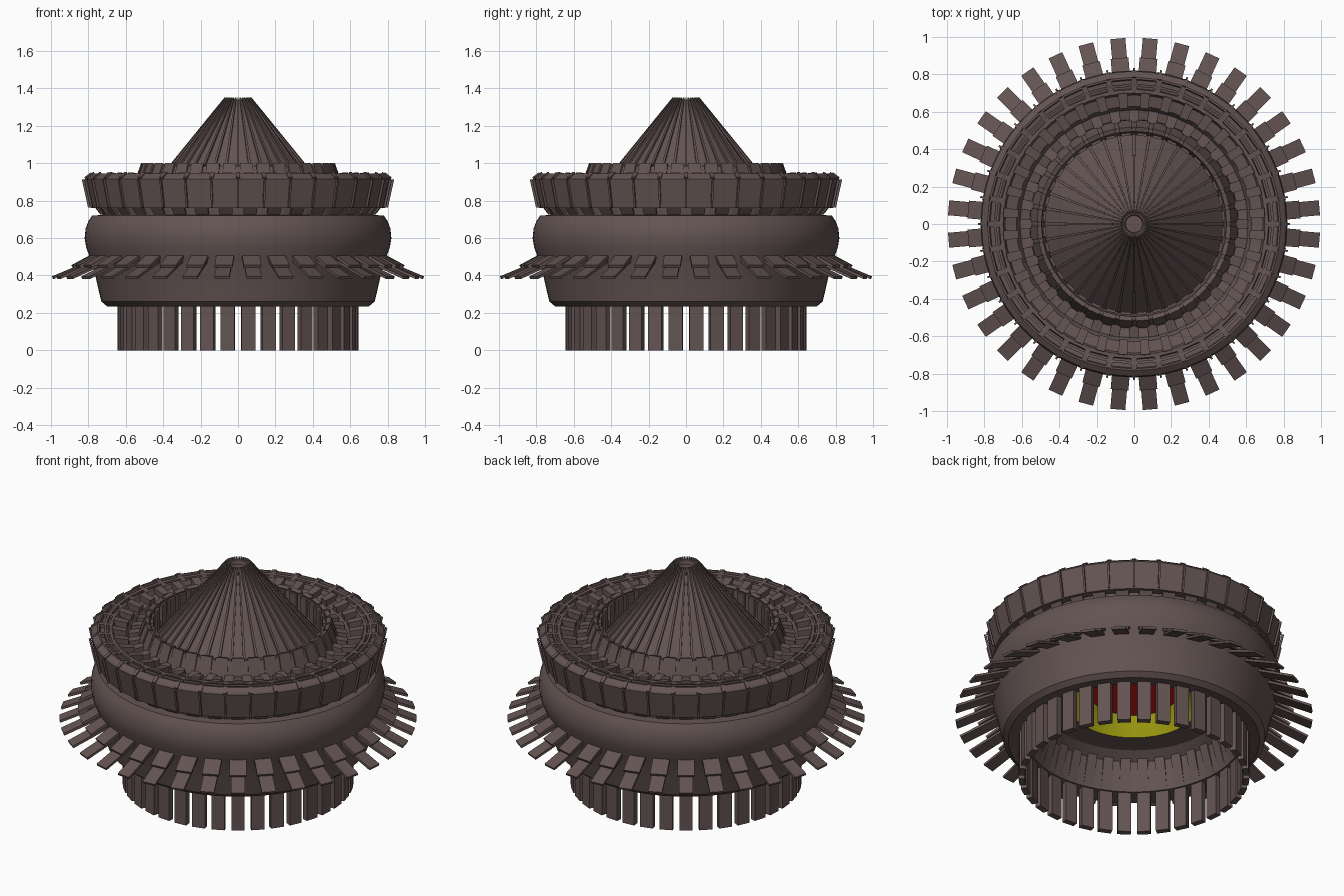
import bpy, bmesh
from math import sin, cos, radians, pi, hypot

if "Cube" in bpy.data.objects:
    bpy.data.objects.remove(bpy.data.objects["Cube"])

N = 36  # every repeated detail sits on a 10 degree pitch


def material(name, rgb):
    m = bpy.data.materials.new(name)
    m.diffuse_color = (*rgb, 1)
    m.use_nodes = True
    m.node_tree.nodes["Principled BSDF"].inputs["Base Color"].default_value = m.diffuse_color
    return m


BROWN = material("dark_brown", (0.125, 0.088, 0.084))
YELLOW = material("yellow", (0.65, 0.62, 0.01))
RED = material("red", (0.6, 0.01, 0.01))


def finish(name, bm, mat, smooth=False):
    bmesh.ops.recalc_face_normals(bm, faces=bm.faces[:])
    me = bpy.data.meshes.new(name)
    bm.to_mesh(me)
    bm.free()
    ob = bpy.data.objects.new(name, me)
    bpy.context.collection.objects.link(ob)
    me.materials.append(mat)
    if smooth:
        bpy.ops.object.select_all(action='DESELECT')
        ob.select_set(True)
        bpy.context.view_layer.objects.active = ob
        bpy.ops.object.shade_smooth_by_angle(angle=radians(30))
    return ob


def lathe(name, profile, segs=N, closed=True, mat=BROWN, smooth=False):
    """Spin (radius, z) points about z."""
    bm = bmesh.new()
    rings = []
    for r, z in profile:
        if r == 0:
            rings.append([bm.verts.new((0, 0, z))] * segs)
        else:
            rings.append([bm.verts.new((r * cos(2 * pi * i / segs), r * sin(2 * pi * i / segs), z))
                          for i in range(segs)])
    pairs = list(zip(rings, rings[1:])) + ([(rings[-1], rings[0])] if closed else [])
    for a, b in pairs:
        for i in range(segs):
            j = (i + 1) % segs
            quad = list(dict.fromkeys([a[i], a[j], b[j], b[i]]))
            if len(quad) > 2:
                bm.faces.new(quad)
    return finish(name, bm, mat, smooth)


def slabs(name, p0, p1, w0, w1, thick, offset=5.0, count=N):
    """Ring of tapered slabs running from (r,z) p0 to p1, thickness on the inner/lower side."""
    bm = bmesh.new()
    dr, dz = p1[0] - p0[0], p1[1] - p0[1]
    length = hypot(dr, dz)
    nr, nz = dz / length * thick, -dr / length * thick
    for k in range(count):
        a = radians(offset + 360 / count * k)
        v = []
        for (r, z), w in ((p0, w0), (p1, w1)):
            for rr, zz, s in ((r, z, -1), (r, z, 1), (r + nr, z + nz, 1), (r + nr, z + nz, -1)):
                t = s * w / 2
                v.append(bm.verts.new((rr * cos(a) - t * sin(a), rr * sin(a) + t * cos(a), zz)))
        for f in ((0, 1, 2, 3), (4, 5, 6, 7), (0, 1, 5, 4), (1, 2, 6, 5), (2, 3, 7, 6), (3, 0, 4, 7)):
            bm.faces.new([v[i] for i in f])
    return finish(name, bm, BROWN)


# Legs around the open base
slabs("legs", (0.643, 0.26), (0.643, 0.0), 0.075, 0.075, 0.035)

# Rounded bowl body with an open underside and stepped inner wall
lathe("body", [(0.60, 0.25), (0.70, 0.235), (0.73, 0.26), (0.745, 0.32), (0.765, 0.41),
               (0.79, 0.49), (0.812, 0.55), (0.82, 0.60), (0.815, 0.65), (0.80, 0.69),
               (0.78, 0.72), (0.70, 0.725), (0.50, 0.725), (0.50, 0.46), (0.56, 0.42)],
      segs=108, smooth=True)

# Ribs and ceiling inside the base
slabs("inner_ribs", (0.60, 0.25), (0.54, 0.44), 0.06, 0.055, 0.03)
lathe("base_ceiling", [(0.52, 0.46), (0.36, 0.46)], 72, False)
lathe("yellow_recess", [(0.36, 0.46), (0.25, 0.54)], 72, False, YELLOW)
lathe("red_ceiling", [(0.25, 0.54), (0, 0.54)], 72, False, RED)

# Two overlapping tiers of sloping fins
slabs("upper_fins", (0.77, 0.52), (0.89, 0.455), 0.095, 0.095, 0.016)
slabs("lower_fins", (0.775, 0.487), (0.995, 0.395), 0.08, 0.08, 0.014)

# Recessed neck with teeth
lathe("neck", [(0.70, 0.70), (0.725, 0.72), (0.735, 0.78), (0.68, 0.78)])
slabs("neck_teeth", (0.735, 0.725), (0.77, 0.77), 0.07, 0.075, -0.01)

# Flared panelled crown with a slotted rim and sloping inner trough
lathe("crown", [(0.70, 0.765), (0.785, 0.76), (0.818, 0.915), (0.812, 0.925), (0.785, 0.945),
                (0.775, 0.945), (0.77, 0.925), (0.725, 0.92), (0.72, 0.94), (0.70, 0.94),
                (0.69, 0.915), (0.63, 0.90), (0.61, 0.865), (0.56, 0.855), (0.55, 0.80)])
slabs("crown_seams", (0.79, 0.765), (0.823, 0.915), 0.01, 0.01, 0.012, offset=0)
slabs("rim_bars", (0.715, 0.94), (0.782, 0.945), 0.03, 0.03, 0.025, offset=0)
slabs("rim_knobs", (0.785, 0.952), (0.822, 0.925), 0.022, 0.022, 0.025, offset=0)
lathe("rim_lip", [(0.735, 0.942), (0.75, 0.946), (0.75, 0.925), (0.735, 0.925)])

# Radial blocks in the trough
slabs("trough_ribs", (0.62, 0.935), (0.70, 0.95), 0.045, 0.05, 0.045)
slabs("trough_blocks", (0.545, 0.91), (0.61, 0.90), 0.05, 0.055, 0.05, offset=0)

# Raised inner collar with separate panels
lathe("collar", [(0.47, 0.80), (0.56, 0.80), (0.55, 0.90), (0.515, 0.985), (0.495, 0.985),
                 (0.49, 0.90)])
slabs("collar_panels", (0.517, 1.0), (0.556, 0.89), 0.07, 0.075, 0.025)
slabs("collar_inner_bars", (0.487, 0.985), (0.487, 0.83), 0.05, 0.05, 0.015)

# Ribbed cone with a hollow tip
lathe("cone", [(0.49, 0.825), (0.068, 1.34), (0.05, 1.34), (0.045, 1.315), (0, 1.315)],
      closed=False)
slabs("cone_ribs", (0.072, 1.352), (0.495, 0.832), 0.007, 0.016, 0.02, offset=0)

# Floor closing the gap below the cone and collar
lathe("cone_floor", [(0.72, 0.79), (0, 0.79)], closed=False)
